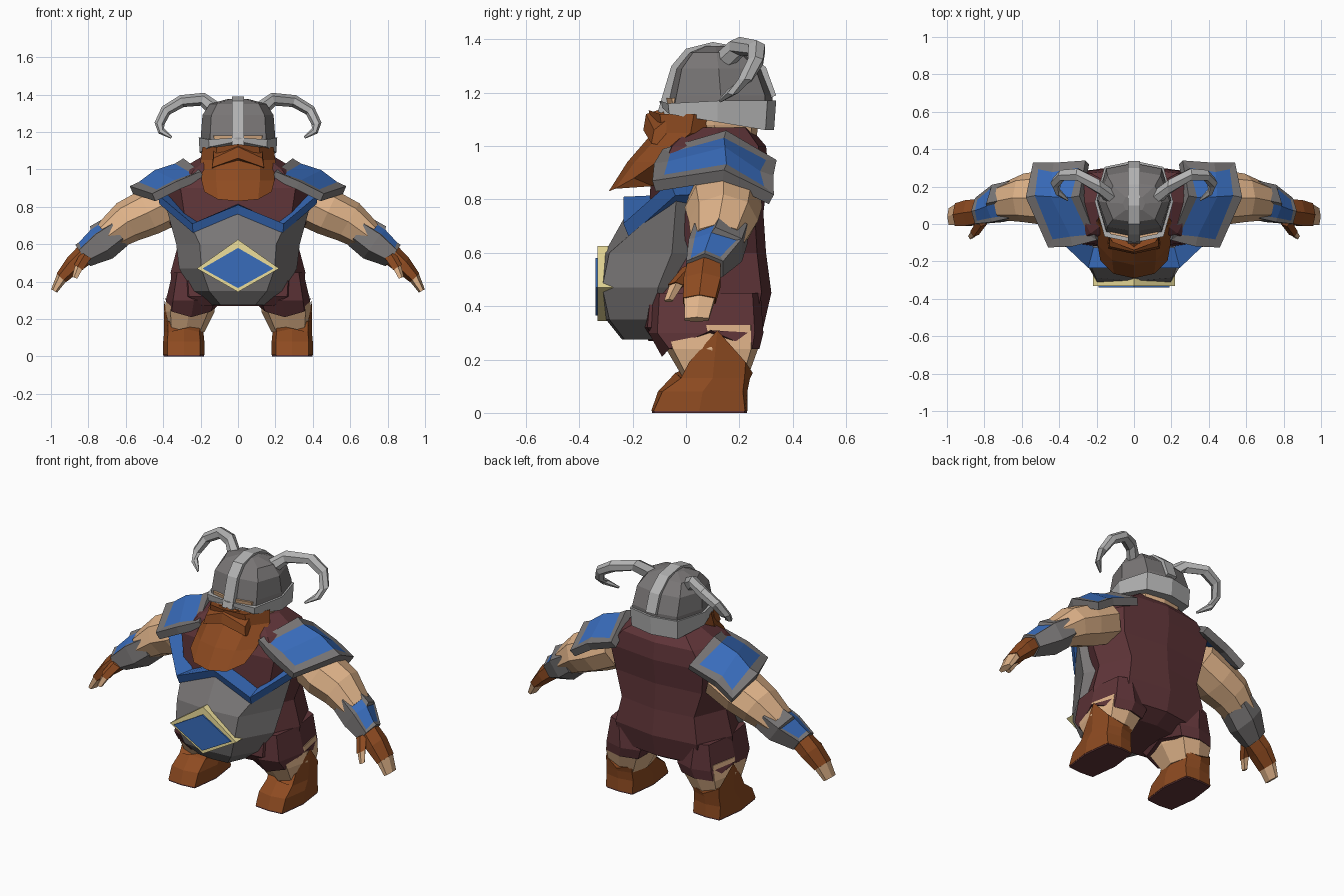
import bpy, bmesh
from mathutils import Vector
from math import cos, sin, pi

if "Cube" in bpy.data.objects:
    bpy.data.objects.remove(bpy.data.objects["Cube"])


def mat(name, r, g, b):
    m = bpy.data.materials.new(name)
    m.diffuse_color = (r, g, b, 1)
    m.use_nodes = True
    m.node_tree.nodes["Principled BSDF"].inputs["Base Color"].default_value = m.diffuse_color
    return m


CLOTH = mat("maroon", .115, .035, .04)
LEATHER = mat("brown", .27, .07, .015)
SKIN = mat("skin", .74, .45, .25)
BLUE = mat("blue", .04, .15, .5)
GOLD = mat("gold", .85, .74, .33)
STEEL = mat("steel", .19, .18, .18)
LIGHT = mat("light_steel", .45, .45, .45)


def finish(name, bm, mats, mirror=False, thick=0):
    me = bpy.data.meshes.new(name)
    bm.to_mesh(me)
    bm.free()
    ob = bpy.data.objects.new(name, me)
    bpy.context.collection.objects.link(ob)
    for m in mats:
        me.materials.append(m)
    if thick:
        mod = ob.modifiers.new("solid", 'SOLIDIFY')
        mod.thickness, mod.offset = thick, 0
    if mirror:
        mod = ob.modifiers.new("mirror", 'MIRROR')
        mod.use_mirror_merge = False
    return ob


def loft(name, rings, m, mirror=False, panel=None):
    """Skin closed rings with capped ends; faces along 'panel' get a blue inset."""
    bm = bmesh.new()
    vs = [[bm.verts.new(p) for p in r] for r in rings]
    n = len(vs[0])
    for a, b in zip(vs, vs[1:]):
        for i in range(n):
            j = (i + 1) % n
            bm.faces.new((a[i], a[j], b[j], b[i]))
    bm.faces.new(vs[0])
    bm.faces.new(vs[-1])
    bmesh.ops.recalc_face_normals(bm, faces=bm.faces)
    if panel:
        fs = [f for f in bm.faces if len(f.verts) == 4 and f.normal.dot(Vector(panel)) > .55]
        bmesh.ops.inset_region(bm, faces=fs, thickness=.022, depth=-.006)
        for f in fs:
            f.material_index = 1
    return finish(name, bm, [m, BLUE], mirror)


def ring(z, hx, y0, y1, cx=0, fx=.75, fy=.85, lift={}):
    """Eight-sided level ring; lift raises single corners (0 = +x, 2 = back, 6 = front)."""
    cy, hy = (y0 + y1) / 2, (y1 - y0) / 2
    pts = [(1, 0), (fx, fy), (0, 1), (-fx, fy), (-1, 0), (-fx, -fy), (0, -1), (fx, -fy)]
    return [(cx + x * hx, cy + y * hy, z + lift.get(i, 0)) for i, (x, y) in enumerate(pts)]


def tube(name, path, m, n=6, mirror=True, panel=None):
    """Path of (x, y, z, in-plane radius, y radius)."""
    rings = []
    for i, (x, y, z, a, b) in enumerate(path):
        p, q = path[max(i - 1, 0)], path[min(i + 1, len(path) - 1)]
        d = Vector((q[0] - p[0], 0, q[2] - p[2])).normalized()
        side = Vector((-d.z, 0, d.x))
        rings.append([Vector((x, y, z)) + side * a * cos(2 * pi * k / n)
                      + Vector((0, b * sin(2 * pi * k / n), 0)) for k in range(n)])
    return loft(name, rings, m, mirror, panel)


# torso and shorts
loft("torso", [ring(*r) for r in [
    (.27, .25, -.14, .20), (.32, .35, -.18, .29), (.45, .36, -.17, .32), (.60, .32, -.15, .30),
    (.75, .38, -.14, .29), (.90, .41, -.13, .31), (1.0, .31, -.08, .30), (1.07, .19, .0, .24)]], CLOTH)
loft("shorts_leg", [ring(.45, .10, -.13, .28, .25), ring(.30, .15, -.14, .29, .235),
                    ring(.24, .14, -.09, .275, .25, lift={0: .07, 4: .03, 6: -.03})], CLOTH, True)

# legs and boots
loft("thigh", [ring(.33, .13, -.1, .27, .25), ring(.24, .135, -.075, .27, .26),
               ring(.13, .10, -.01, .23, .28)], SKIN, True)
loft("boot", [ring(.008, .11, -.13, .23, .29, .8, .95), ring(.08, .11, -.105, .23, .29, .8, .9),
              ring(.13, .105, -.04, .24, .29, .8, .85, {6: .02}),
              ring(.17, .11, -.015, .25, .287, .8, .8, {0: .14, 4: .0, 1: .02, 7: .02, 6: -.04, 2: -.02})],
     LEATHER, True)
loft("sole", [ring(0, .108, -.128, .228, .29, .8, .95),
              ring(.008, .108, -.128, .228, .29, .8, .95)], CLOTH, True)

# belly plate with a W-shaped upper edge
P = dict(fx=.62, fy=.93)
loft("belly_plate", [
    ring(.275, .15, -.24, .04, **P), ring(.35, .25, -.30, .06, **P), ring(.47, .315, -.33, .12, **P),
    ring(.60, .33, -.305, .20, **P),
    ring(.68, .39, -.21, .14, lift={0: .14, 1: .1, 3: .1, 4: .14, 6: .09}, **P)], STEEL)

# diamond emblem
for name, w, zt, zb, y0, m in (("diamond_rim", .22, .625, .345, -.332, GOLD),
                               ("diamond_panel", .19, .58, .365, -.34, BLUE)):
    loft(name, [[(0, y, zb), (w, y, .47), (0, y, zt), (-w, y, .47)] for y in (y0, -.27)], m)

# blue chest trim
path = [(-.42, -.04, .84), (-.24, -.215, .685), (0, -.215, .785), (.24, -.215, .685), (.42, -.04, .84)]
loft("chest_trim", [[(x, y, z - .025), (x * 1.02, y - .02, z + .025),
                     (x * .9, y + .09, z + .03), (x * .9, y + .09, z - .02)] for x, y, z in path], BLUE)

# shoulder pads with inset blue panels
arcs = [[(.19, -.08, .97), (.28, .15, 1.04), (.25, .33, .93)],
        [(.32, -.115, .915), (.44, .145, .985), (.42, .32, .87)],
        [(.45, -.12, .85), (.57, .14, .89), (.53, .32, .80)]]
bm = bmesh.new()
g = [[bm.verts.new(p) for p in a] for a in arcs]
inner = [bm.faces.new((g[i][j], g[i + 1][j], g[i + 1][j + 1], g[i][j + 1]))
         for i in range(2) for j in range(2)]
bm.normal_update()
bmesh.ops.inset_region(bm, faces=inner, thickness=.055, depth=-.01, use_boundary=True)
for f in inner:
    f.material_index = 1
finish("shoulder_pad", bm, [STEEL, BLUE], True, .045)

# arms, bracers and hands
tube("upper_arm", [(.34, .15, .84, .13, .13), (.48, .14, .77, .125, .145),
                   (.59, .14, .72, .115, .13), (.70, .12, .64, .085, .10)], SKIN, 8)
tube("bracer", [(.645, .13, .67, .095, .115), (.73, .11, .61, .105, .115),
                (.83, .07, .54, .07, .08)], STEEL, 6, panel=(.65, -.5, .58))
tube("glove", [(.80, .07, .56, .06, .07), (.88, .06, .49, .05, .08), (.945, .05, .42, .034, .07)], LEATHER)
tube("fingers", [(.94, .05, .425, .032, .066), (.983, .04, .35, .018, .052)], SKIN)
tube("glove_thumb", [(.81, .02, .54, .035, .035), (.85, -.04, .475, .03, .03)], LEATHER, 5)
tube("thumb", [(.847, -.035, .48, .025, .027), (.872, -.065, .42, .016, .018)], SKIN, 5)

# head and beard
loft("head", [ring(.98, .14, .02, .26), ring(1.08, .165, -.06, .27), ring(1.18, .17, -.08, .27)], SKIN)
B = dict(fx=.6, fy=.75)
loft("beard", [
    ring(1.12, .19, -.14, .20, lift={1: -.03, 2: -.05, 3: -.03, 6: .015}, **B),
    ring(1.05, .20, -.125, .16, **B), ring(.94, .195, -.22, .0, **B),
    ring(.85, .18, -.29, -.10, lift={0: .03, 4: .03, 6: -.02, 7: -.01, 5: -.01}, **B)], LEATHER)
loft("moustache", [[(0, -.09, 1.14), (0, -.15, 1.12), (0, -.16, 1.06), (0, -.1, 1.04)],
                   [(.13, -.07, 1.1), (.13, -.12, 1.06), (.14, -.13, 1.01), (.14, -.08, 1.0)]],
     LEATHER, True)

# helmet
loft("helmet_dome", [ring(*r) for r in [
    (1.14, .198, -.075, .325), (1.19, .198, -.065, .325), (1.29, .19, -.04, .285),
    (1.35, .15, .01, .22), (1.375, .06, .07, .15)]], STEEL)
low = {0: -.04, 1: -.07, 2: -.07, 3: -.07, 4: -.04, 5: -.01, 7: -.01, 6: .02}
loft("helmet_band", [ring(1.13, .205, -.095, .33, lift=low),
                     ring(1.17, .21, -.10, .338, lift={5: -.01, 7: -.01, 6: .0})], LIGHT)
spine = [(-.105, 1.13), (-.085, 1.2), (-.055, 1.3), (.0, 1.365), (.1, 1.39), (.21, 1.37), (.3, 1.295),
         (.338, 1.19)]
loft("helmet_crest", [[(-.033, y, z), (.033, y, z), (.033, y + (.1 - y) * .2, z - .02),
                       (-.033, y + (.1 - y) * .2, z - .02)] for y, z in spine], LIGHT)

# horns
tube("horn", [(.11, .13, 1.31, .045, .045), (.19, .20, 1.375, .036, .042), (.30, .265, 1.365, .033, .036),
              (.385, .26, 1.315, .03, .033), (.42, .22, 1.245, .027, .03), (.41, .175, 1.205, .02, .023),
              (.355, .13, 1.17, .007, .008)], LIGHT, 6)
